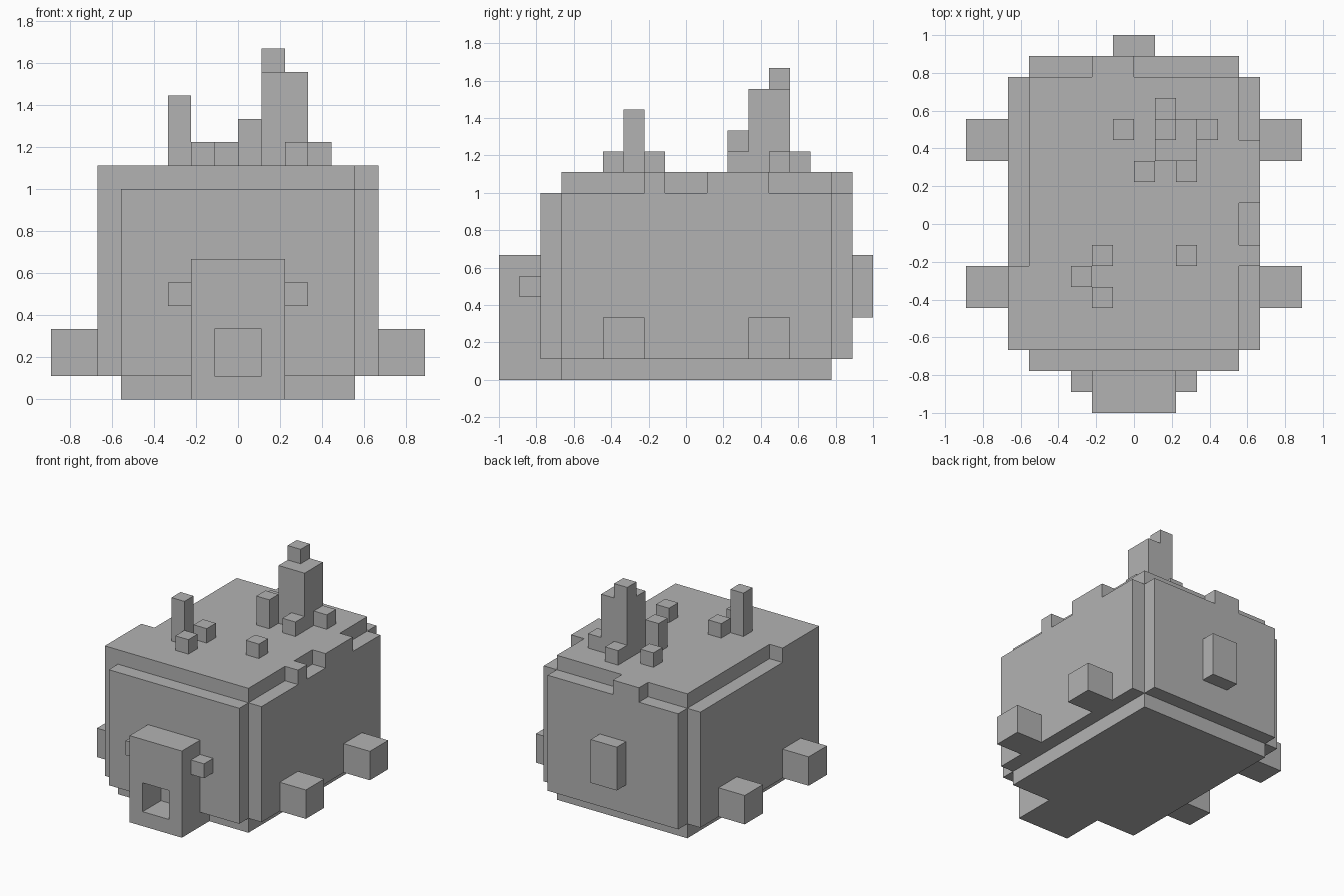
import bpy
import bmesh
from mathutils import Vector

U = 2 / 18  # edge of one block

cube = bpy.data.objects.get("Cube")
if cube:
    bpy.data.objects.remove(cube, do_unlink=True)

grey = bpy.data.materials.new("plain grey")
grey.use_nodes = True
colour = (0.45, 0.45, 0.45, 1)
grey.diffuse_color = colour
grey.node_tree.nodes["Principled BSDF"].inputs["Base Color"].default_value = colour


def blocks(name, *boxes):
    """One flat-faced object made of boxes, each (x0, x1, y0, y1, z0, z1) in blocks."""
    bm = bmesh.new()
    for x0, x1, y0, y1, z0, z1 in boxes:
        low, high = Vector((x0, y0, z0)) * U, Vector((x1, y1, z1)) * U
        for v in bmesh.ops.create_cube(bm, size=1)["verts"]:
            v.co = (low + high) / 2 + v.co * (high - low)
    mesh = bpy.data.meshes.new(name)
    bm.to_mesh(mesh)
    bm.free()
    mesh.materials.append(grey)
    obj = bpy.data.objects.new(name, mesh)
    bpy.context.collection.objects.link(obj)
    return obj


def mirrored(x0, x1, *rest):
    """A box and its twin across x = 0."""
    return (x0, x1, *rest), (-x1, -x0, *rest)


# Body: core with a raised panel on each of the four sides
blocks("body", (-5, 5, -6, 7, 0, 10))
blocks("side_panels", *mirrored(5, 6, -6, 7, 1, 9))
blocks("front_panel", (-5, 5, -7, -6, 1, 9))
blocks("back_panel", (-5, 5, 7, 8, 1, 9))

# Ragged overhang of the top layer
blocks("top_overhang", (-6, -5, -6, -2, 9, 10), (5, 6, -2, -1, 9, 10),
       (5, 6, 1, 4, 9, 10), (-2, 0, 7, 8, 9, 10))

# Snout with an open mouth, eyes on both sides
blocks("snout_top", (-2, 2, -9, -7, 3, 6))
blocks("snout_cheeks", *mirrored(1, 2, -9, -7, 1, 3))
blocks("snout_jaw", (-2, 2, -9, -6, 0, 1))
blocks("eyes", *mirrored(2, 3, -8, -7, 4, 5))

# Feet and tail
blocks("front_feet", *mirrored(6, 8, -4, -2, 1, 3))
blocks("back_feet", *mirrored(6, 8, 3, 5, 1, 3))
blocks("tail", (-1, 1, 8, 9, 3, 6))

# Tall pillar and the small sprouts on the back: x, y, height
blocks("pillar", (1, 3, 3, 5, 10, 14), (1, 2, 4, 5, 14, 15))
sprouts = [(-1, 4, 1), (1, 5, 1), (3, 4, 1), (0, 2, 2), (2, 2, 1),
           (-3, -3, 3), (-2, -2, 1), (-2, -4, 1), (2, -2, 1)]
blocks("sprouts", *[(x, x + 1, y, y + 1, 10, 10 + h) for x, y, h in sprouts])
